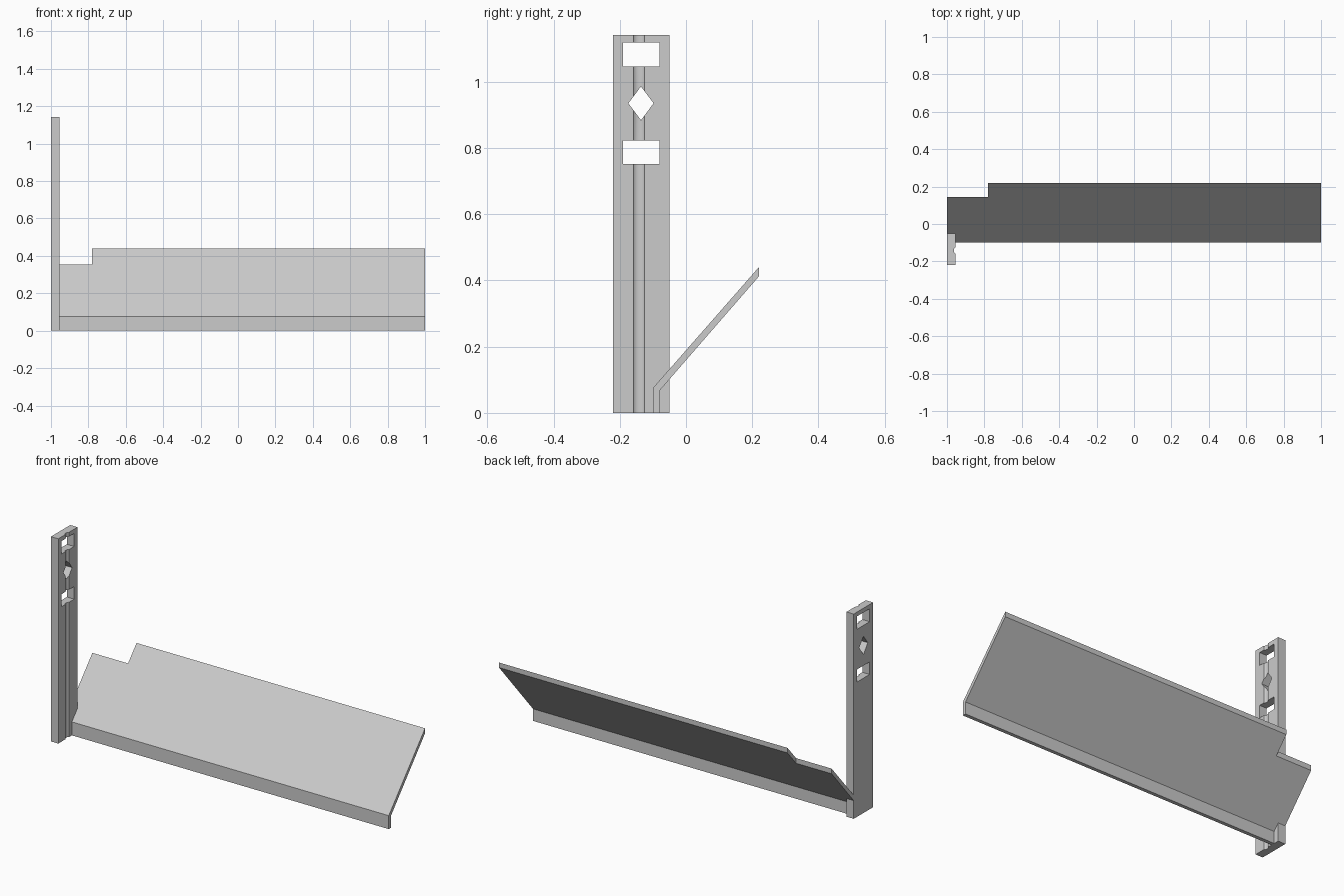
import bpy, bmesh, math
from mathutils import Vector

if "Cube" in bpy.data.objects:
    bpy.data.objects.remove(bpy.data.objects["Cube"])

grey = bpy.data.materials.new("plain grey")
grey.diffuse_color = (0.6, 0.6, 0.6, 1)
grey.use_nodes = True
grey.node_tree.nodes["Principled BSDF"].inputs["Base Color"].default_value = grey.diffuse_color


def prism(name, points, direction):
    """Extrude a closed planar outline along a direction."""
    bm = bmesh.new()
    face = bm.faces.new([bm.verts.new(p) for p in points])
    ext = bmesh.ops.extrude_face_region(bm, geom=[face])
    moved = [v for v in ext["geom"] if isinstance(v, bmesh.types.BMVert)]
    bmesh.ops.translate(bm, verts=moved, vec=Vector(direction))
    bmesh.ops.recalc_face_normals(bm, faces=bm.faces[:])
    mesh = bpy.data.meshes.new(name)
    bm.to_mesh(mesh)
    bm.free()
    mesh.materials.append(grey)
    ob = bpy.data.objects.new(name, mesh)
    bpy.context.collection.objects.link(ob)
    return ob


def box(name, lo, hi):
    (x0, y0, z0), (x1, y1, z1) = lo, hi
    return prism(name, [(x0, y0, z0), (x1, y0, z0), (x1, y1, z0), (x0, y1, z0)],
                 (0, 0, z1 - z0))


def cut(target, cutters):
    """Subtract the cutters, apply the result and discard the cutters."""
    for c in cutters:
        mod = target.modifiers.new("cut", 'BOOLEAN')
        mod.operation, mod.solver, mod.object = 'DIFFERENCE', 'EXACT', c
    bpy.context.view_layer.objects.active = target
    for mod in list(target.modifiers):
        bpy.ops.object.modifier_apply(modifier=mod.name)
    for c in cutters:
        bpy.data.objects.remove(c)


X0, X1 = -1.0, -0.955       # post thickness
Y0, Y1 = -0.22, -0.05       # post width

# Sloping board with a vertical front lip
profile = [(-0.10, 0), (-0.10, 0.075), (0.22, 0.44), (0.22, 0.412),
           (-0.08, 0.067), (-0.08, 0)]
board = prism("sloping_board", [(-1, y, z) for y, z in profile], (2, 0, 0))
cut(board, [
    box("rear_corner_notch", (-1.1, 0.145, -0.1), (-0.78, 0.4, 0.6)),
    box("post_notch", (-1.1, -0.3, -0.1), (X1, Y1, 0.6)),
])

# Upright post with a shallow rounded groove down its inner face
groove = [(X1 - 0.008 * math.sin(a), -0.142 - 0.016 * math.cos(a), 0)
          for a in (math.pi * i / 8 for i in range(9))]
post = prism("upright_post",
             [(X0, Y0, 0), (X1, Y0, 0)] + groove + [(X1, Y1, 0), (X0, Y1, 0)],
             (0, 0, 1.142))

# Two rectangular windows and a diamond through the post
windows = [box("window", (-1.1, -0.19, z0), (-0.9, -0.08, z1))
           for z0, z1 in ((0.752, 0.822), (1.046, 1.118))]
diamond = prism("diamond", [(-1.1, -0.136 + dy, 0.935 + dz) for dy, dz in
                            ((-0.038, 0), (0, -0.051), (0.038, 0), (0, 0.051))],
                (0.2, 0, 0))
cut(post, windows + [diamond])

# Smooth only the groove curve
bpy.ops.object.select_all(action='DESELECT')
post.select_set(True)
bpy.context.view_layer.objects.active = post
bpy.ops.object.shade_smooth_by_angle(angle=math.radians(30))
